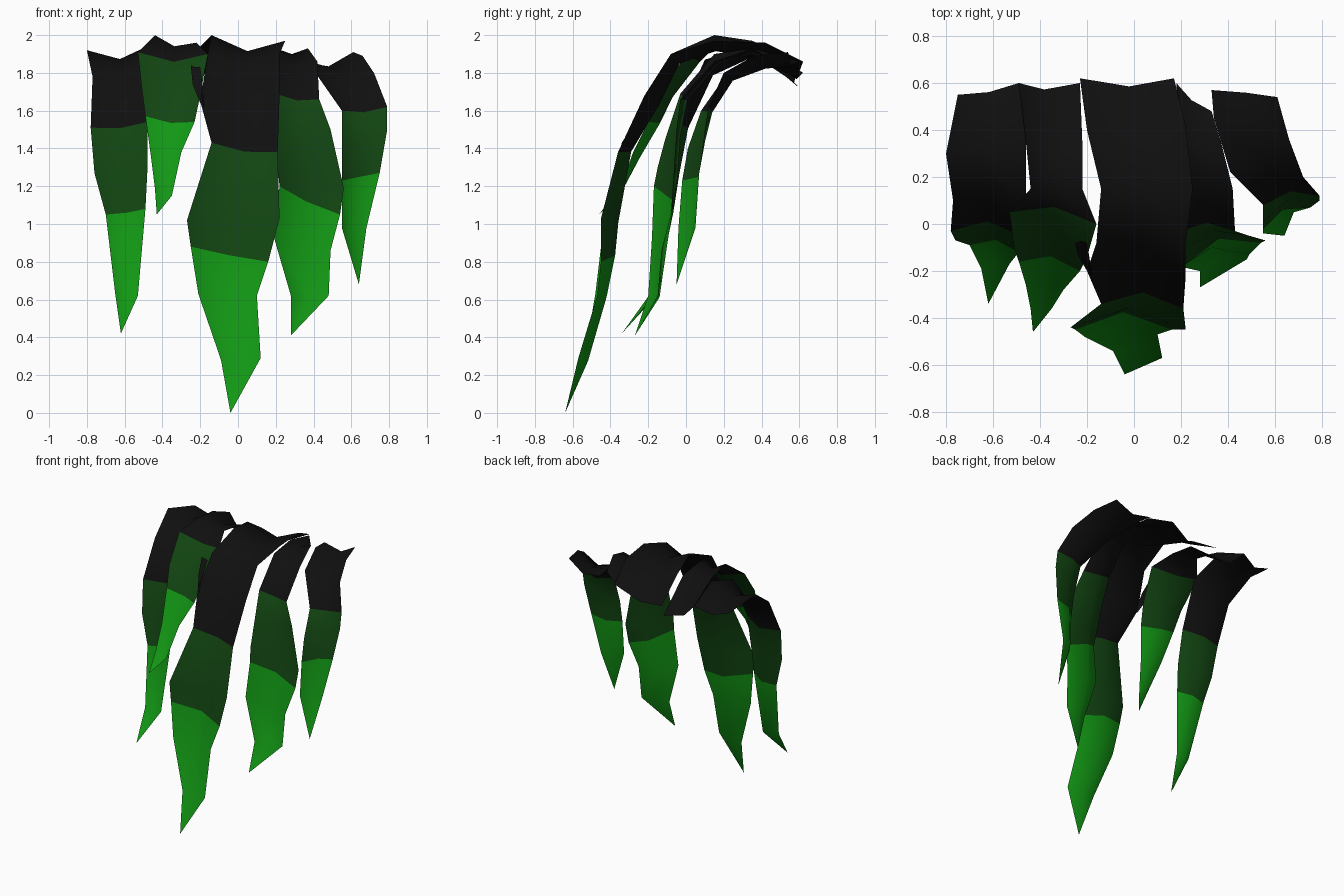
import bpy, bmesh
from mathutils import Vector

cube = bpy.data.objects.get("Cube")
if cube:
    bpy.data.objects.remove(cube, do_unlink=True)


def make_material(name, colour):
    mat = bpy.data.materials.new(name)
    mat.use_nodes = True
    rgba = (*colour, 1)
    mat.diffuse_color = rgba
    mat.node_tree.nodes["Principled BSDF"].inputs["Base Color"].default_value = rgba
    return mat


MATERIALS = [
    make_material("black_roots", (.005, .005, .005)),
    make_material("dark_green", (.006, .06, .006)),
    make_material("bright_green_tips", (.006, .31, .007)),
]


def make_lock(name, black, dark, tip, cup=.18):
    """Loft a cupped ribbon through left/right edge pairs, root to tip.
    The last pair of each colour band is shared with the next band."""
    pairs = [(Vector(p[:3]), Vector(p[3:])) for p in black + dark]
    tip = [Vector(p) for p in tip]
    pairs += [(p, p) if len(p) == 3 else (Vector(p[:3]), Vector(p[3:])) for p in tip]
    centres = [(a + b) / 2 for a, b in pairs]
    bm = bmesh.new()
    rows = []
    for i, (left, right) in enumerate(pairs):
        along = centres[min(i + 1, len(pairs) - 1)] - centres[max(i - 1, 0)]
        outward = along.cross(right - left).normalized()
        # The middle of the ribbon is sunk behind its two edges
        middle = centres[i] - outward * cup * (right - left).length
        rows.append([bm.verts.new(p) for p in (left, middle, right)])
    for i, (upper, lower) in enumerate(zip(rows, rows[1:])):
        band = (i >= len(black) - 1) + (i >= len(black) + len(dark) - 1)
        for k in range(2):
            face = bm.faces.new((upper[k], lower[k], lower[k + 1], upper[k + 1]))
            face.material_index = band
    bmesh.ops.remove_doubles(bm, verts=bm.verts, dist=.0001)
    mesh = bpy.data.meshes.new(name)
    bm.to_mesh(mesh)
    bm.free()
    for mat in MATERIALS:
        mesh.materials.append(mat)
    mesh.shade_smooth()
    obj = bpy.data.objects.new(name, mesh)
    bpy.context.collection.objects.link(obj)
    return obj


# Long lock in the middle
make_lock(
    "centre_lock",
    black=[(-.23, .62, 1.8, .17, .62, 1.86),
           (-.2, .4, 1.94, .22, .42, 1.96),
           (-.14, .15, 2, .25, .15, 1.97),
           (-.16, -.08, 1.9, .22, -.08, 1.9),
           (-.2, -.2, 1.65, .22, -.22, 1.68),
           (-.14, -.34, 1.43, .21, -.36, 1.38)],
    dark=[(-.27, -.44, 1.02, .22, -.45, 1.03),
          (-.25, -.45, .88, .16, -.45, .8)],
    tip=[(-.21, -.48, .63, .1, -.47, .62),
         (-.09, -.54, .28, .12, -.57, .29),
         (-.04, -.64, 0)])

# Short lock beside it
make_lock(
    "right_short_lock",
    black=[(-.49, .6, 1.86, -.23, .6, 1.72),
           (-.46, .35, 1.97, -.22, .35, 1.93),
           (-.44, .15, 2, -.22, .15, 1.96),
           (-.53, .05, 1.91, -.16, 0, 1.9)],
    dark=[(-.51, -.1, 1.72, -.2, -.14, 1.68),
          (-.49, -.16, 1.57, -.23, -.2, 1.54)],
    tip=[(-.46, -.26, 1.35, -.3, -.28, 1.38),
         (-.44, -.36, 1.19, -.35, -.36, 1.15),
         (-.43, -.46, 1.05)])

# Outer lock on the model's right
make_lock(
    "right_outer_lock",
    black=[(-.75, .55, 1.86, -.49, .6, 1.86),
           (-.8, .3, 1.92, -.46, .35, 1.95),
           (-.77, .1, 1.78, -.46, .1, 1.87),
           (-.78, -.03, 1.51, -.48, -.05, 1.54)],
    dark=[(-.76, -.07, 1.27, -.48, -.1, 1.28),
          (-.7, -.09, 1.05, -.49, -.12, 1.08)],
    tip=[(-.65, -.19, .63, -.53, -.17, .62),
         (-.62, -.34, .42)])

# Inner lock on the model's left
make_lock(
    "left_inner_lock",
    black=[(.18, .6, 1.86, .33, .48, 1.86),
           (.2, .35, 1.93, .37, .35, 1.93),
           (.2, .15, 1.9, .42, .15, 1.86),
           (.2, -.03, 1.69, .43, -.03, 1.66)],
    dark=[(.21, -.11, 1.45, .49, -.05, 1.5),
          (.21, -.15, 1.3, .56, -.07, 1.19),
          (.22, -.17, 1.2, .54, -.08, 1.05)],
    tip=[(.19, -.18, .93, .49, -.13, .86),
         (.28, -.2, .62, .48, -.15, .62),
         (.28, -.27, .41)])

# Outer lock on the model's left
make_lock(
    "left_outer_lock",
    black=[(.33, .57, 1.86, .61, .54, 1.91),
           (.34, .45, 1.87, .66, .36, 1.89),
           (.41, .22, 1.8, .72, .2, 1.8),
           (.55, .08, 1.6, .79, .12, 1.62)],
    dark=[(.55, .01, 1.4, .79, .1, 1.5),
          (.55, -.02, 1.23, .75, .07, 1.27)],
    tip=[(.55, -.04, .98, .68, .05, .98),
         (.64, -.05, .68)])

# Small black strand in front of the short lock
make_lock(
    "small_strand",
    black=[(-.25, -.08, 1.84, -.2, -.08, 1.83),
           (-.24, -.13, 1.74, -.19, -.14, 1.76),
           (-.2, -.2, 1.64, -.18, -.22, 1.62)],
    dark=[], tip=[])
